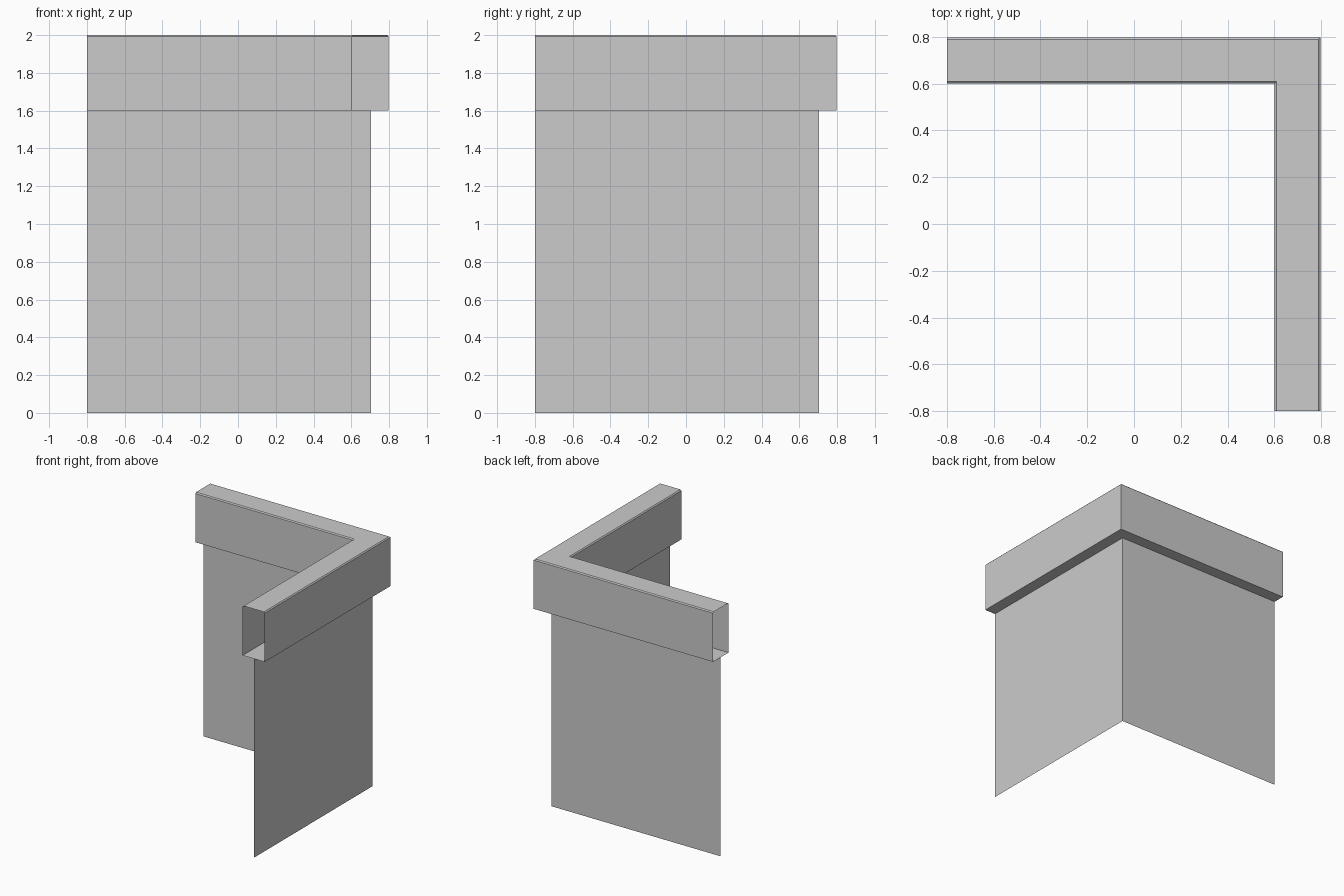
import bpy

cube = bpy.data.objects.get("Cube")
if cube:
    bpy.data.objects.remove(cube, do_unlink=True)

grey = bpy.data.materials.new("plain grey")
grey.use_nodes = True
colour = (0.6, 0.6, 0.6, 1)
grey.diffuse_color = colour
grey.node_tree.nodes["Principled BSDF"].inputs["Base Color"].default_value = colour

END = -0.8


def corner_sweep(name, profile, closed):
    """Sweep an (offset, height) profile around the mitred L-shaped corner."""
    verts = []
    for d, z in profile:
        verts += [(END, d, z), (d, d, z), (d, END, z)]
    n = len(profile)
    faces = []
    for i in range(n if closed else n - 1):
        a, b = 3 * i, 3 * ((i + 1) % n)
        for k in (0, 1):
            faces.append((a + k, a + k + 1, b + k + 1, b + k))
    mesh = bpy.data.meshes.new(name)
    mesh.from_pydata(verts, [], faces)
    mesh.materials.append(grey)
    obj = bpy.data.objects.new(name, mesh)
    bpy.context.collection.objects.link(obj)
    return obj


# Thin wall sheets meeting at the corner
corner_sweep("wall_sheets", [(0.703, 1.6), (0.703, 0)], False)

# Hollow open-ended coping with small chamfers on its top edges
INNER, OUTER, LOW, TOP, C = 0.602, 0.798, 1.6, 2.0, 0.008
corner_sweep("hollow_coping", [
    (INNER, LOW), (INNER, TOP - C), (INNER + C, TOP),
    (OUTER - C, TOP), (OUTER, TOP - C), (OUTER, LOW)], True)
